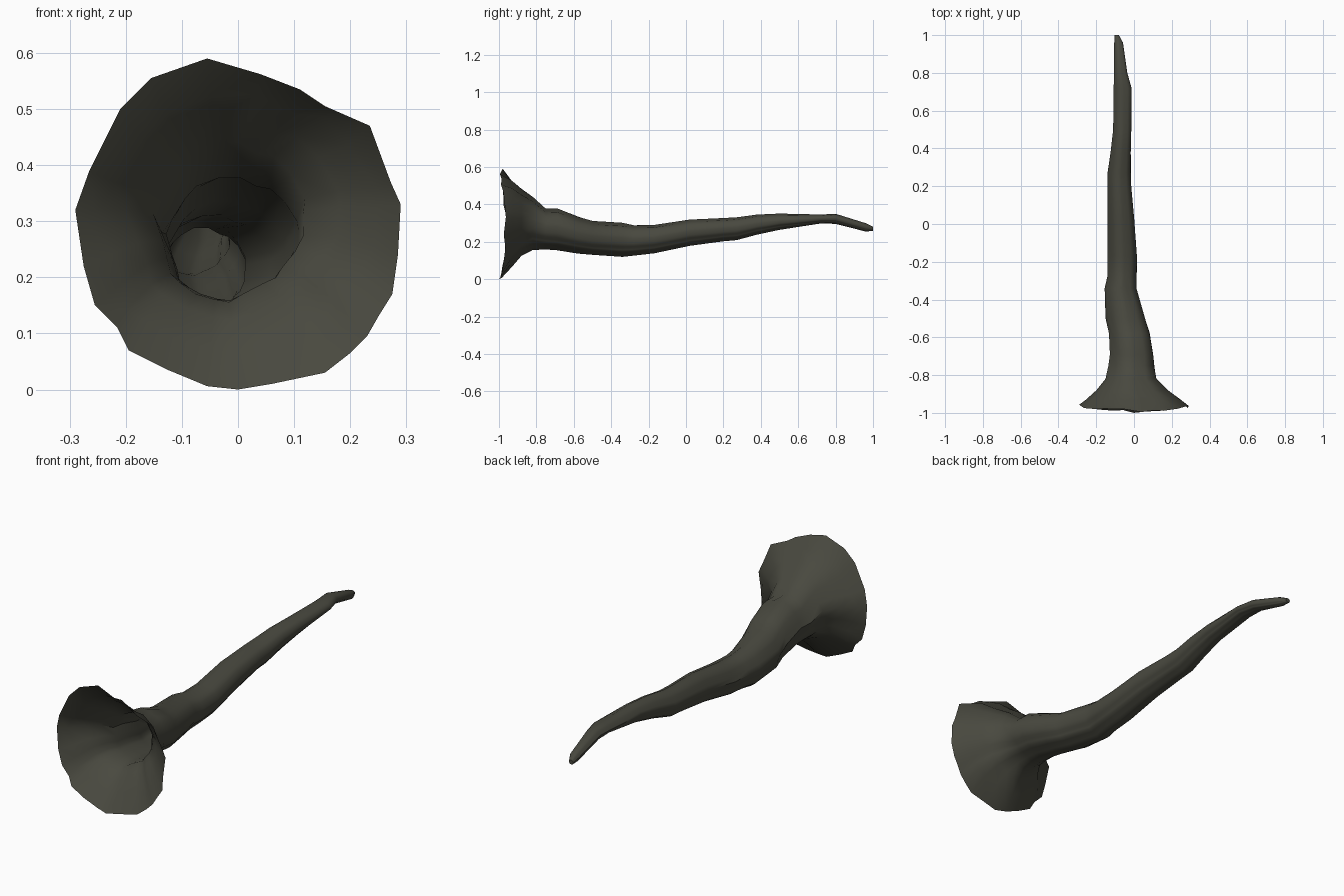
import bpy, bmesh, math, random

random.seed(4)

# Irregular outline of the flared mouth (x, z), anticlockwise from the bottom
RIM = [(0, 0), (.06, .01), (.155, .03), (.2, .065), (.23, .095), (.25, .13), (.275, .17),
       (.285, .24), (.29, .33), (.272, .37), (.235, .47), (.155, .505), (.11, .535),
       (.04, .562), (-.055, .59), (-.155, .555), (-.21, .5), (-.265, .39), (-.29, .32),
       (-.275, .22), (-.255, .15), (-.215, .11), (-.195, .07), (-.125, .035), (-.055, .006)]

# Sections along the horn: y, x left, x right, z bottom, z top
SECTIONS = [
    (-.93, -.255, .25, .065, .53), (-.88, -.2, .18, .125, .485),
    (-.82, -.152, .12, .157, .445), (-.75, -.135, .108, .16, .38),
    (-.69, -.13, .102, .155, .38), (-.58, -.132, .085, .138, .337),
    (-.5, -.152, .06, .13, .312), (-.34, -.156, .014, .12, .302),
    (-.28, -.142, .015, .126, .289), (-.17, -.141, .016, .137, .291),
    (.02, -.141, .002, .178, .32), (.2, -.141, -.014, .203, .327),
    (.27, -.14, -.016, .208, .332), (.38, -.125, -.016, .238, .346),
    (.5, -.111, -.014, .264, .351), (.72, -.108, -.013, .298, .346),
    (.8, -.106, -.035, .296, .35), (.96, -.105, -.058, .255, .3),
    (1.0, -.103, -.08, .258, .28)]

bm = bmesh.new()
angles = [math.atan2(z - .295, x) for x, z in RIM]
# Lengthwise ridges, with the outline kept full on the main axes
ridges = [random.uniform(.9, 1.03) if min(abs(math.sin(a)), abs(math.cos(a))) > .2 else 1
          for a in angles]

# Mouth rim, slightly wavy in depth, further forward at top and bottom
rim = [bm.verts.new((x, max(-1, -.962 - .026 * abs(math.sin(a)) + random.uniform(-.009, .009)), z))
       for (x, z), a in zip(RIM, angles)]
rim[0].co.y = -1
rings = [rim]

# Horn body
for y, x0, x1, z0, z1 in SECTIONS:
    ring = []
    for a, ridge in zip(angles, ridges):
        r = ridge * random.uniform(.98, 1.01)
        ring.append(bm.verts.new(((x0 + x1) / 2 + (x1 - x0) / 2 * math.cos(a) * r, y,
                                  (z0 + z1) / 2 + (z1 - z0) / 2 * math.sin(a) * r)))
    rings.append(ring)

n = len(RIM)
for a, b in zip(rings, rings[1:]):
    for k in range(n):
        j = (k + 1) % n
        bm.faces.new((a[k], a[j], b[j], b[k]))

# Closed narrow tip
bm.faces.new(rings[-1])
bmesh.ops.recalc_face_normals(bm, faces=bm.faces)

mesh = bpy.data.meshes.new("horn")
bm.to_mesh(mesh)
bm.free()
horn = bpy.data.objects.new("horn", mesh)
bpy.context.collection.objects.link(horn)

mat = bpy.data.materials.new("dark olive grey")
mat.diffuse_color = (.066, .066, .05, 1)
mesh.materials.append(mat)

bpy.context.view_layer.objects.active = horn
horn.select_set(True)
bpy.ops.object.shade_smooth_by_angle(angle=math.radians(50))
